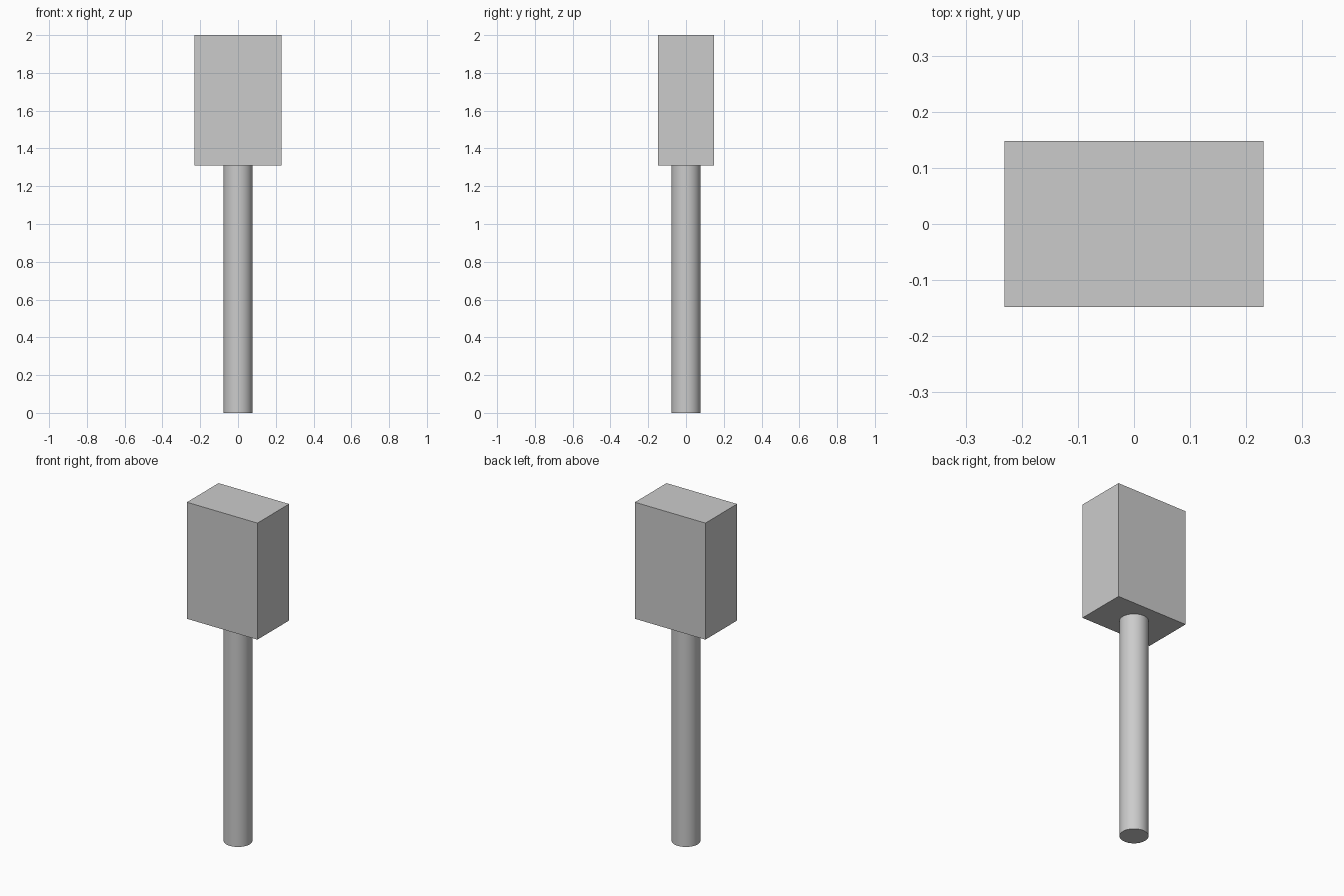
import bpy

default_cube = bpy.data.objects.get("Cube")
if default_cube:
    bpy.data.objects.remove(default_cube, do_unlink=True)

HEIGHT = 2.0
HEAD_BOTTOM = 1.31
HEAD_WIDTH, HEAD_DEPTH = 0.462, 0.296
HANDLE_RADIUS = 0.077

# One plain grey for the whole model
grey = bpy.data.materials.new("plain grey")
grey.use_nodes = True
colour = (0.6, 0.6, 0.6, 1)
grey.diffuse_color = colour
grey.node_tree.nodes["Principled BSDF"].inputs["Base Color"].default_value = colour


def finish(name):
    part = bpy.context.object
    part.name = part.data.name = name
    part.data.materials.append(grey)
    return part


# Round handle, smooth sides with sharp rims
bpy.ops.mesh.primitive_cylinder_add(
    vertices=64, radius=HANDLE_RADIUS, depth=HEAD_BOTTOM, location=(0, 0, HEAD_BOTTOM / 2))
finish("handle")
bpy.ops.object.shade_smooth_by_angle()

# Rectangular block head
head_height = HEIGHT - HEAD_BOTTOM
bpy.ops.mesh.primitive_cube_add(size=1, location=(0, 0, HEAD_BOTTOM + head_height / 2))
head = finish("block_head")
head.scale = (HEAD_WIDTH, HEAD_DEPTH, head_height)
bpy.ops.object.transform_apply(location=False, rotation=False, scale=True)
